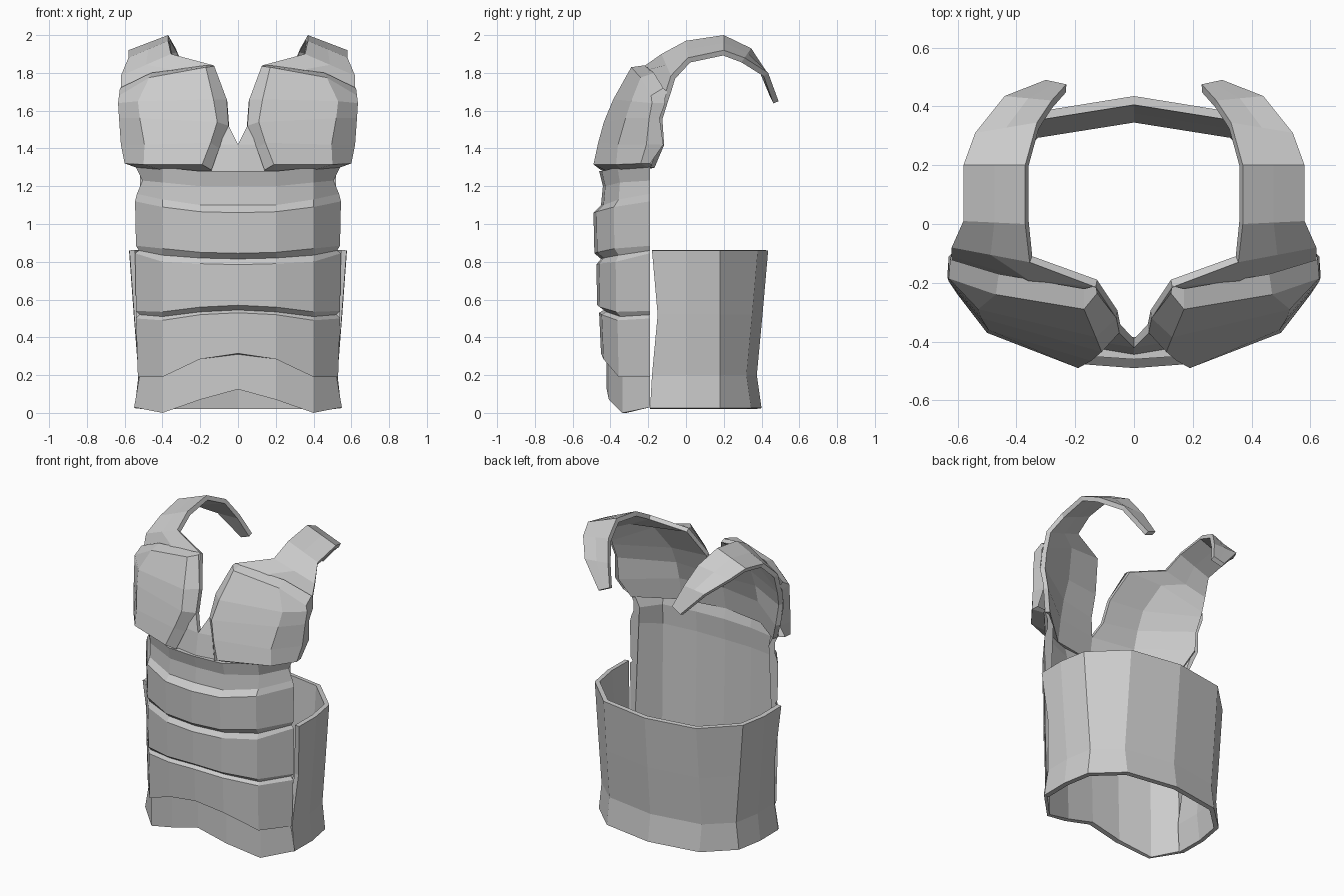
import bpy, bmesh


def sheet(name, rows, thickness=0.0, closed=False):
    """Skin a grid of rows (bottom to top, centre to +x side), mirror it, thicken inward."""
    bm = bmesh.new()
    grid = [[bm.verts.new(p) for p in row] for row in rows]
    n = len(grid)
    for i in range(n if closed else n - 1):
        a, b = grid[i], grid[(i + 1) % n]
        for j in range(len(a) - 1):
            bm.faces.new((a[j], a[j + 1], b[j + 1], b[j]))
    if closed:
        bm.faces.new([row[-1] for row in grid])
        bmesh.ops.triangulate(bm, faces=[f for f in bm.faces if len(f.verts) > 4])
    mesh = bpy.data.meshes.new(name)
    bm.to_mesh(mesh)
    bm.free()
    ob = bpy.data.objects.new(name, mesh)
    bpy.context.collection.objects.link(ob)
    m = ob.modifiers.new("mirror", 'MIRROR')
    m.use_clip = True
    m.merge_threshold = 0.001
    if thickness:
        s = ob.modifiers.new("thickness", 'SOLIDIFY')
        s.thickness = thickness
        s.offset = -1
    return ob


# Abdomen bands: heights of four columns, centre depth, side half width
def band_row(z0, z1, z2, z3, yc, xs):
    return [(x, -0.19 + (yc + 0.19) * k, z) for x, k, z in
            zip((0, 0.2, 0.4, xs), (1, 0.95, 0.64, 0), (z0, z1, z2, z3))]


outer = [
    (.125, .07, .0, .03, -.42, .55),
    (.31, .29, .205, .20, -.42, .52),
    (.315, .285, .19, .19, -.45, .53),
    (.53, .52, .49, .50, -.46, .54),
    (.545, .535, .51, .52, -.435, .52),
    (.57, .56, .535, .54, -.47, .54),
    (.785, .79, .80, .845, -.475, .545),
    (.815, .82, .835, .86, -.45, .525),
    (.845, .85, .87, .885, -.485, .54),
    (1.06, 1.065, 1.09, 1.12, -.49, .545),
    (1.10, 1.10, 1.13, 1.16, -.45, .535),
    (1.20, 1.20, 1.22, 1.23, -.44, .505),
    (1.28, 1.28, 1.30, 1.32, -.46, .55)]
inner = [
    (1.28, 1.28, 1.30, 1.32, -.42, .52),
    (1.20, 1.20, 1.22, 1.23, -.40, .475),
    (1.06, 1.065, 1.09, 1.12, -.41, .50),
    (.125, .07, .0, .03, -.385, .52)]
sheet("abdomen_bands", [band_row(*r) for r in outer + inner], closed=True)

# Waist wrap around the sides and back: height, front edge, side width, back depth
wrap = []
for z, yf, xs, yb in ((.025, -.19, .545, .40), (.20, -.18, .525, .375),
                      (.52, -.15, .55, .405), (.86, -.18, .575, .435)):
    wrap.append([(xs, yf, z), (xs + .002, 0, z), (xs - .03, .18, z),
                 (.34, yb - .055, z), (0, yb, z)])
sheet("waist_wrap", wrap, 0.03)

# Chest backing with V neck, running into the shoulder straps
chest = [
    [(0, -.445, 1.27), (.3, -.395, 1.27), (.54, -.19, 1.30)],
    [(0, -.42, 1.42), (.3, -.37, 1.42), (.595, -.14, 1.42)],
    [(.05, -.37, 1.52), (.3, -.34, 1.54), (.61, -.15, 1.56)],
    [(.06, -.32, 1.66), (.3, -.29, 1.66), (.62, -.12, 1.66)],
    [(.13, -.215, 1.84), (.36, -.19, 1.82), (.62, -.11, 1.69)]]
for a, b in (((.355, -.13, 1.90), (.62, -.08, 1.785)),
             ((.37, 0, 1.97), (.58, .01, 1.88)),
             ((.37, .2, 2.0), (.58, .2, 1.92)),
             ((.33, .345, 1.93), (.54, .31, 1.88)),
             ((.28, .42, 1.81), (.44, .435, 1.80)),
             ((.23, .475, 1.68), (.30, .49, 1.65))):
    mid = tuple((p + q) / 2 for p, q in zip(a, b))
    chest.append([a, mid, b])
sheet("chest_backing_and_straps", chest, 0.03)

# Raised chest plates with bevelled rims (neck side, face, corner, outer side, rear rim)
sheet("chest_plates", [
    [(.14, -.42, 1.28), (.19, -.42, 1.28), (.4, -.34, 1.285), (.54, -.2, 1.30), (.55, -.18, 1.31)],
    [(.14, -.45, 1.285), (.19, -.49, 1.315), (.5, -.37, 1.315), (.6, -.24, 1.32), (.595, -.19, 1.32)],
    [(.10, -.41, 1.40), (.145, -.465, 1.43), (.495, -.36, 1.42), (.62, -.21, 1.42), (.605, -.12, 1.42)],
    [(.05, -.37, 1.52), (.11, -.435, 1.54), (.52, -.32, 1.56), (.63, -.195, 1.56), (.62, -.14, 1.56)],
    [(.06, -.32, 1.66), (.13, -.385, 1.66), (.53, -.29, 1.65), (.635, -.18, 1.64), (.63, -.11, 1.64)],
    [(.125, -.235, 1.835), (.17, -.29, 1.83), (.47, -.24, 1.775), (.63, -.185, 1.68), (.63, -.11, 1.67)],
    [(.13, -.21, 1.84), (.17, -.22, 1.84), (.46, -.17, 1.80), (.625, -.12, 1.72), (.62, -.10, 1.70)]])
